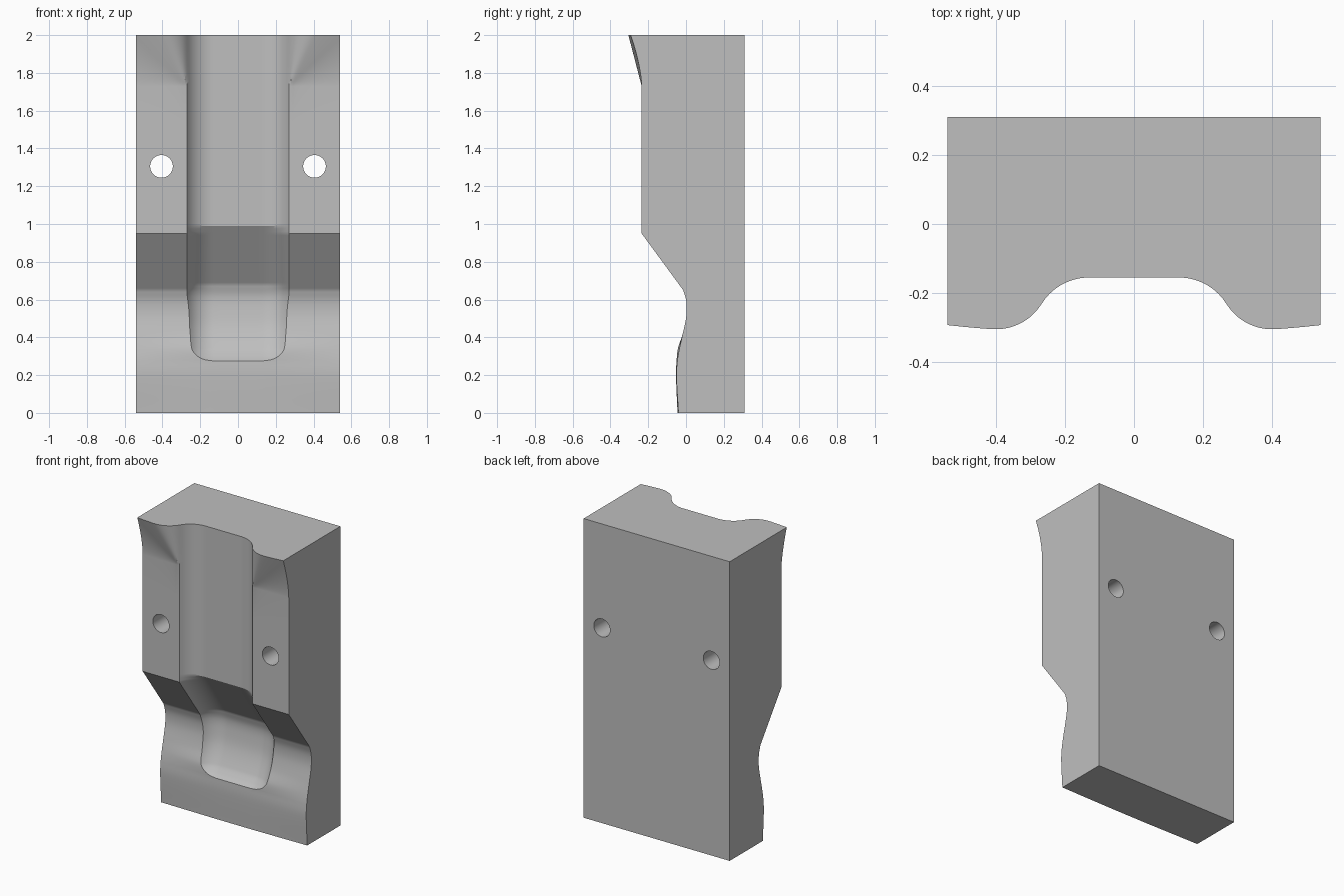
import bpy, bmesh, math

cube = bpy.data.objects.get("Cube")
if cube:
    bpy.data.objects.remove(cube, do_unlink=True)

HALF, BACK, TOP = 0.54, 0.31, 2.0
FLAT, CREST, DEPTH, R = 0.13, 0.27, 0.08, 0.1625   # channel section
LAND, FAN, TIP = -0.235, 1.73, 0.275               # raised land, flare start, channel end


def spline(pts, z):
    """Smooth curve through (z, y) points."""
    def slope(i):
        a, b = pts[max(i - 1, 0)], pts[min(i + 1, len(pts) - 1)]
        return (b[1] - a[1]) / (b[0] - a[0])
    z = min(max(z, pts[0][0]), pts[-1][0])
    i = max(k for k in range(len(pts) - 1) if pts[k][0] <= z)
    (z0, y0), (z1, y1) = pts[i], pts[i + 1]
    h = z1 - z0
    t = (z - z0) / h
    return ((1 + 2 * t) * (1 - t) ** 2 * y0 + t * (1 - t) ** 2 * h * slope(i)
            + t * t * (3 - 2 * t) * y1 + t * t * (t - 1) * h * slope(i + 1))


HOLLOW = [(0.42, -0.017), (0.5, 0), (0.55, 0.004), (0.6, 0), (0.65, -0.015)]
INNER = [(0, -0.045), (0.2, -0.053), (TIP, -0.05), (0.34, -0.043)] + HOLLOW
OUTER = [(0, -0.04), (0.2, -0.051), (TIP, -0.046), (0.34, -0.035)] + HOLLOW
FLOOR = [(TIP, -0.05), (0.3, -0.025), (0.34, 0.004), (0.45, 0.05),
         (0.55, 0.07), (0.62, 0.073), (0.68, 0.058)]


def land(z, pts):
    if z <= 0.65:
        return spline(pts, z)
    return max(LAND, -0.015 + (LAND + 0.015) * (z - 0.65) / 0.3)


def floor(z):
    if z <= 0.68:
        return spline(FLOOR, z)
    return max(LAND + DEPTH, 0.058 + (LAND + DEPTH - 0.058) * (z - 0.68) / 0.31)


def top_edge(u):
    """Flared outline of the upper rim outside the channel."""
    if u < 0.4:
        r = 0.156
        return -0.305 + r - math.sqrt(r * r - (0.4 - u) ** 2)
    return -0.305 + 0.012 * ((u - 0.4) / 0.14) ** 1.3


def flare(x, z):
    """Fan of straight rulings from the channel edge to the rim and sides."""
    t, k = (z - FAN) / (TOP - FAN), (x - CREST) / (HALF - CREST)
    if t <= 0:
        return LAND
    if k <= t:
        return LAND + t * (top_edge(CREST + (HALF - CREST) * k / t) - LAND)
    return LAND + k * (top_edge(HALF) - LAND) * (t / k) ** 1.6


def row(z):
    """Half of the front section at height z, from the middle outwards."""
    inner, outer = land(z, INNER), land(z, OUTER)
    gap = max(floor(z) - inner, 0) if z > TIP else 0
    g = min(gap, DEPTH)
    edge = FLAT + math.sqrt(R * R - (R - g) ** 2)
    pts = [(FLAT * i / 4, inner + gap) for i in range(4)]
    for i in range(13):
        x = FLAT + (edge - FLAT) * i / 12
        drop = R - math.sqrt(R * R - (x - FLAT) ** 2)
        pts.append((x, inner + gap - drop * max(1, gap / DEPTH)))
    for i in range(1, 25):
        k = i / 24
        x = edge + (HALF - edge) * k
        pts.append((x, flare(x, z) if z > FAN else inner + (outer - inner) * k))
    return pts


def span(a, b, n):
    return [a + (b - a) * i / n for i in range(n)]


# Row heights, denser where the face bends
heights = (span(0, TIP, 12) + span(TIP, 0.35, 16) + span(0.35, 0.64, 24)
           + [0.64, 0.65, 0.66, 0.67, 0.68, 0.69] + span(0.72, 0.94, 4)
           + [0.94, 0.95, 0.96, 0.975, 0.99, 1.0, 1.02]
           + span(1.1, FAN, 3) + span(FAN, TOP, 24) + [TOP])

# Block with the sculpted front face
bm = bmesh.new()
grid = []
for z in heights:
    half = row(z)
    line = [(-x, y) for x, y in reversed(half[1:])] + half
    grid.append([bm.verts.new((x, y, z)) for x, y in line])
for lo, hi in zip(grid, grid[1:]):
    for i in range(len(lo) - 1):
        bm.faces.new((lo[i], lo[i + 1], hi[i + 1], hi[i]))
bl, br, tl, tr = [bm.verts.new((x, BACK, z)) for z in (0, TOP) for x in (-HALF, HALF)]
bm.faces.new(grid[0] + [br, bl])
bm.faces.new(grid[-1] + [tr, tl])
bm.faces.new([r[0] for r in grid] + [tl, bl])
bm.faces.new([r[-1] for r in grid] + [tr, br])
bm.faces.new((bl, br, tr, tl))
bmesh.ops.recalc_face_normals(bm, faces=bm.faces)
mesh = bpy.data.meshes.new("channelled_block")
bm.to_mesh(mesh)
bm.free()
block = bpy.data.objects.new("channelled_block", mesh)
bpy.context.collection.objects.link(block)

grey = bpy.data.materials.new("plain_grey")
grey.use_nodes = True
grey.diffuse_color = (0.52, 0.52, 0.52, 1)
grey.node_tree.nodes["Principled BSDF"].inputs["Base Color"].default_value = grey.diffuse_color
mesh.materials.append(grey)

# Two bolt holes straight through the lands
for side in (-1, 1):
    bpy.ops.mesh.primitive_cylinder_add(vertices=48, radius=0.06, depth=2,
                                        location=(side * 0.405, 0, 1.305),
                                        rotation=(math.pi / 2, 0, 0))
    cutter = bpy.context.object
    cutter.name = "hole_cutter"
    cutter.hide_render = True
    cutter.data.materials.append(grey)
    mod = block.modifiers.new("bolt_hole", "BOOLEAN")
    mod.operation, mod.solver, mod.object = "DIFFERENCE", "EXACT", cutter
    bpy.context.view_layer.objects.active = block
    bpy.ops.object.modifier_apply(modifier=mod.name)
    bpy.data.objects.remove(cutter, do_unlink=True)

bpy.ops.object.select_all(action="DESELECT")
block.select_set(True)
bpy.context.view_layer.objects.active = block
bpy.ops.object.shade_smooth_by_angle(angle=math.radians(25))
